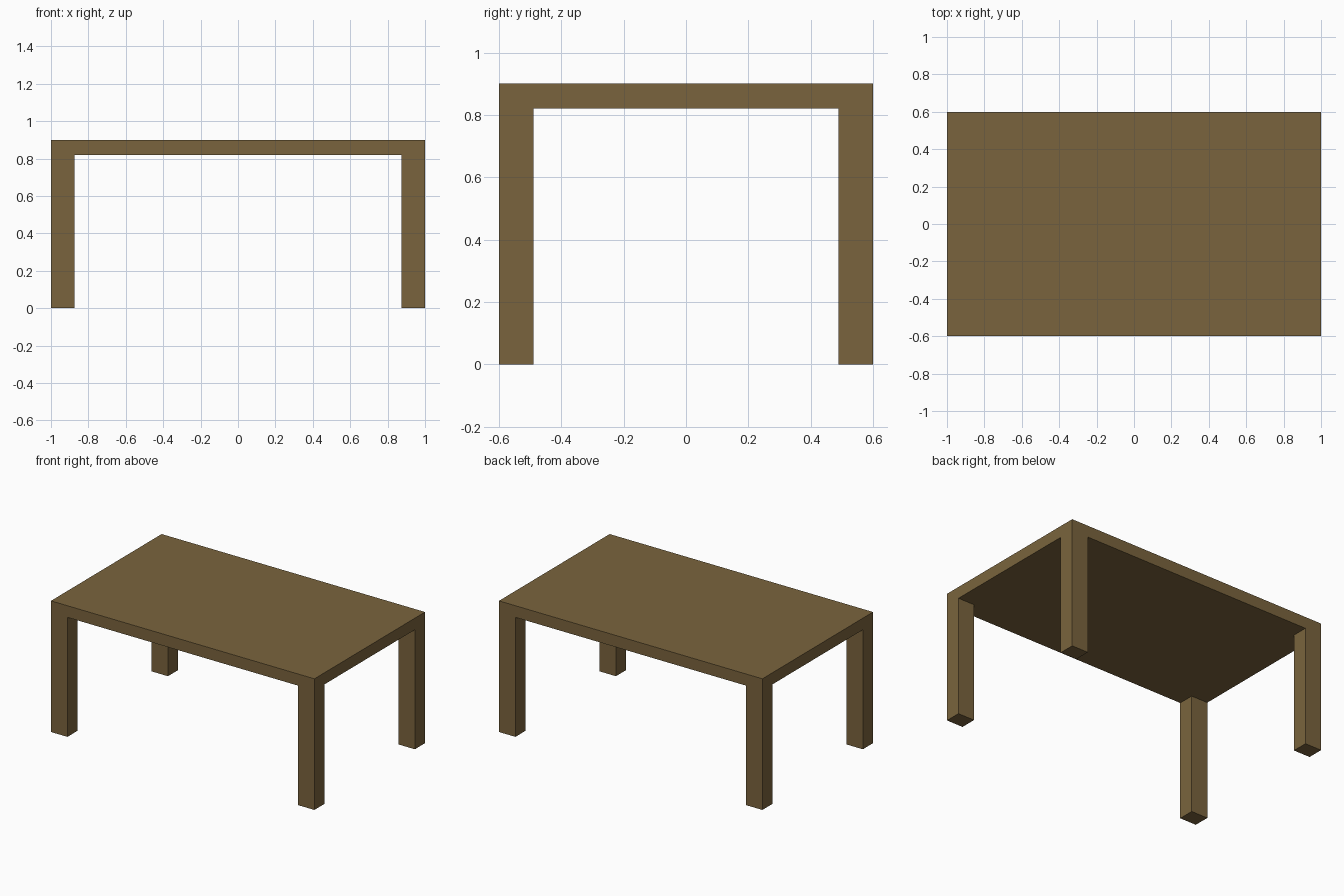
import bpy
import bmesh

if "Cube" in bpy.data.objects:
    bpy.data.objects.remove(bpy.data.objects["Cube"])

W, D, H = 2.0, 1.2, 0.9        # overall size
LEG_X, LEG_Y = 0.125, 0.11     # leg section
UNDER = 0.82                   # underside of the table top

wood = bpy.data.materials.new("brown wood")
wood.diffuse_color = (0.195, 0.127, 0.047, 1.0)
wood.use_nodes = True
wood.node_tree.nodes["Principled BSDF"].inputs["Base Color"].default_value = wood.diffuse_color

xs = (-W / 2, -W / 2 + LEG_X, W / 2 - LEG_X, W / 2)
ys = (-D / 2, -D / 2 + LEG_Y, D / 2 - LEG_Y, D / 2)
bm = bmesh.new()


def extrude(faces, dz):
    """Extrude faces vertically, removing the faces left behind."""
    geom = bmesh.ops.extrude_face_region(bm, geom=faces)["geom"]
    verts = [g for g in geom if isinstance(g, bmesh.types.BMVert)]
    bmesh.ops.translate(bm, verts=verts, vec=(0, 0, dz))


# Underside: 3 x 3 cells, the corner cells carry the legs
grid = [[bm.verts.new((x, y, UNDER)) for y in ys] for x in xs]
cells = {}
for i in range(3):
    for j in range(3):
        cells[i, j] = bm.faces.new((grid[i][j], grid[i][j + 1],
                                    grid[i + 1][j + 1], grid[i + 1][j]))

# Table top slab
slab = bmesh.ops.extrude_face_region(bm, geom=list(cells.values()),
                                     use_keep_orig=True)["geom"]
bmesh.ops.translate(bm, vec=(0, 0, H - UNDER),
                    verts=[g for g in slab if isinstance(g, bmesh.types.BMVert)])

# Four legs pulled down to the floor
for i in (0, 2):
    for j in (0, 2):
        extrude([cells[i, j]], -UNDER)

bmesh.ops.recalc_face_normals(bm, faces=bm.faces[:])
mesh = bpy.data.meshes.new("table")
bm.to_mesh(mesh)
bm.free()
mesh.materials.append(wood)
table = bpy.data.objects.new("table", mesh)
bpy.context.collection.objects.link(table)
